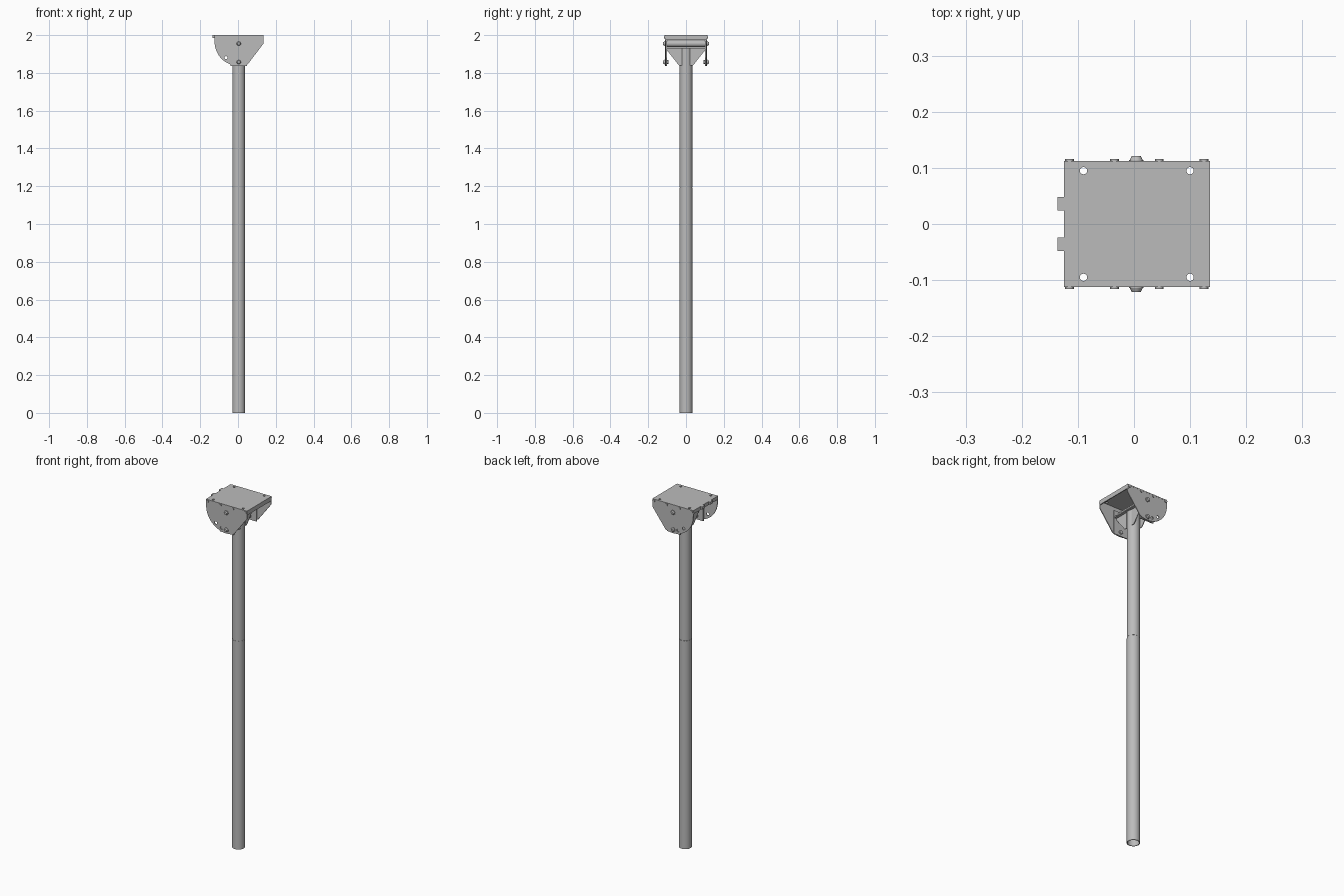
import bpy, bmesh, math
from mathutils import Matrix

cube = bpy.data.objects.get("Cube")
if cube:
    bpy.data.objects.remove(cube, do_unlink=True)

steel = bpy.data.materials.new("galvanised grey")
steel.use_nodes = True
steel.diffuse_color = (0.5, 0.5, 0.5, 1)
steel.node_tree.nodes["Principled BSDF"].inputs["Base Color"].default_value = (0.5, 0.5, 0.5, 1)

CX = 0.004        # pole axis
PIVOT_Z = 1.955
LOCK_Z = 1.857


def finish(name, bm, smooth=False):
    bmesh.ops.recalc_face_normals(bm, faces=bm.faces)
    mesh = bpy.data.meshes.new(name)
    bm.to_mesh(mesh)
    bm.free()
    mesh.materials.append(steel)
    obj = bpy.data.objects.new(name, mesh)
    bpy.context.collection.objects.link(obj)
    if smooth:
        bpy.ops.object.select_all(action='DESELECT')
        obj.select_set(True)
        bpy.context.view_layer.objects.active = obj
        bpy.ops.object.shade_smooth_by_angle(angle=math.radians(35))
    return obj


def box(name, x0, x1, y0, y1, z0, z1):
    bm = bmesh.new()
    m = Matrix.Translation(((x0 + x1) / 2, (y0 + y1) / 2, (z0 + z1) / 2))
    bmesh.ops.create_cube(bm, size=1, matrix=m @ Matrix.Diagonal((x1 - x0, y1 - y0, z1 - z0, 1)))
    return finish(name, bm)


def cylinder(name, pos, r, length, axis='Z', sides=24, r_end=None):
    bm = bmesh.new()
    m = Matrix.Translation(pos)
    if axis == 'Y':
        m = m @ Matrix.Rotation(math.pi / 2, 4, 'X')
    bmesh.ops.create_cone(bm, cap_ends=True, segments=sides, radius1=r,
                          radius2=r if r_end is None else r_end, depth=length, matrix=m)
    return finish(name, bm, sides > 8)


def prism(name, points, offset, thick, axis='Y'):
    """Extrude a flat outline; axis Y takes (x, z) points, axis X takes (y, z)."""
    bm = bmesh.new()
    to3d = (lambda a, b: (a, offset, b)) if axis == 'Y' else (lambda a, b: (offset, a, b))
    face = bm.faces.new([bm.verts.new(to3d(a, b)) for a, b in points])
    ext = bmesh.ops.extrude_face_region(bm, geom=[face])
    verts = [v for v in ext["geom"] if isinstance(v, bmesh.types.BMVert)]
    bmesh.ops.translate(bm, verts=verts, vec=(0, thick, 0) if axis == 'Y' else (thick, 0, 0))
    return finish(name, bm)


def drill(obj, holes, r, depth, axis):
    for pos in holes:
        cutter = cylinder("hole_cutter", pos, r, depth, axis, 16)
        cutter.hide_render = True
        mod = obj.modifiers.new("hole", 'BOOLEAN')
        mod.operation, mod.solver, mod.object = 'DIFFERENCE', 'EXACT', cutter
        bpy.context.view_layer.objects.active = obj
        bpy.ops.object.modifier_apply(modifier=mod.name)
        bpy.data.objects.remove(cutter, do_unlink=True)


def tube(name, r_out, r_in, z0, z1, sides=40):
    bm = bmesh.new()
    profile = [(r_out, z0), (r_out, z1), (r_in, z1), (r_in, z0)]
    verts = [bm.verts.new((CX + r, 0, z)) for r, z in profile]
    edges = [bm.edges.new((verts[i], verts[(i + 1) % 4])) for i in range(4)]
    bmesh.ops.spin(bm, geom=verts + edges, cent=(CX, 0, 0), axis=(0, 0, 1),
                   angle=math.tau, steps=sides, use_duplicate=False)
    bmesh.ops.remove_doubles(bm, verts=bm.verts, dist=1e-5)
    return finish(name, bm, True)


# Telescoping hollow pole
tube("lower_pole", 0.034, 0.03, 0, 1.193)
tube("pole_joint", 0.0325, 0.029, 1.19, 1.2)
tube("upper_pole", 0.0335, 0.029, 1.197, 1.935)

# Mounting plate with corner holes, end lip and hook tabs
plate = box("top_plate", -0.125, 0.135, -0.112, 0.112, 1.994, 2)
drill(plate, [(0.005 + sx * 0.095, sy * 0.095, 2) for sx in (-1, 1) for sy in (-1, 1)],
      0.0065, 0.05, 'Z')
box("front_lip", 0.13, 0.135, -0.112, 0.112, 1.975, 1.995)
box("rear_lip", -0.125, -0.12, -0.108, 0.108, 1.98, 1.995)
for side in (-1, 1):
    box("hook_tab", -0.136, -0.12, side * 0.036 - 0.012, side * 0.036 + 0.012, 1.985, 2)

# Quadrant outline of the tilting side plates
outline = [(-0.125, 2), (0.135, 2), (0.135, 1.955)]
for i in range(21):
    a = math.radians(-68 - i * 5.6)
    outline.append((CX + 0.128 * math.cos(a), 1.965 + 0.128 * math.sin(a)))

for side in (-1, 1):
    label = "back" if side > 0 else "front"
    # Side plate with its arc of tilt holes
    wall = prism(label + "_side_plate", outline, side * 0.1115, -side * 0.005)
    holes = []
    for deg in (-108, -132):
        a = math.radians(deg)
        holes.append((CX + 0.1 * math.cos(a), side * 0.11, PIVOT_Z + 0.1 * math.sin(a)))
    drill(wall, holes, 0.008, 0.03, 'Y')

    # Ear of the pole bracket
    box(label + "_bracket_ear", CX - 0.043, CX + 0.043,
        side * 0.103 - 0.003, side * 0.103 + 0.003, 1.836, 1.972)

    # Diagonal gussets between pole and ear
    for gx in (-0.028, 0.024):
        prism(label + "_gusset", [(side * 0.02, 1.932), (side * 0.101, 1.932),
                                  (side * 0.101, 1.92), (side * 0.036, 1.838),
                                  (side * 0.02, 1.838)], CX + gx, 0.004, 'X')

    # Pivot and locking bolts with domed heads
    for z in (PIVOT_Z, LOCK_Z):
        cylinder(label + "_bolt_washer", (CX, side * 0.1125, z), 0.013, 0.004, 'Y')
        head = [0.012, 0.008]
        if side > 0:
            head.reverse()
        cylinder(label + "_bolt_head", (CX, side * 0.117, z), head[0], 0.008, 'Y', 20, head[1])
        cylinder(label + "_bolt_nut", (CX, side * 0.097, z), 0.011, 0.008, 'Y', 6)

    # Row of small screws under the top plate
    for i in range(4):
        cylinder(label + "_small_screw", (-0.115 + 0.08 * i, side * 0.113, 1.99),
                 0.008, 0.006, 'Y', 12)

# Cross beam carrying the ears
box("bracket_web", CX - 0.043, CX + 0.043, -0.102, 0.102, 1.928, 1.934)
cylinder("pivot_tube", (CX, 0, PIVOT_Z), 0.018, 0.2, 'Y')
